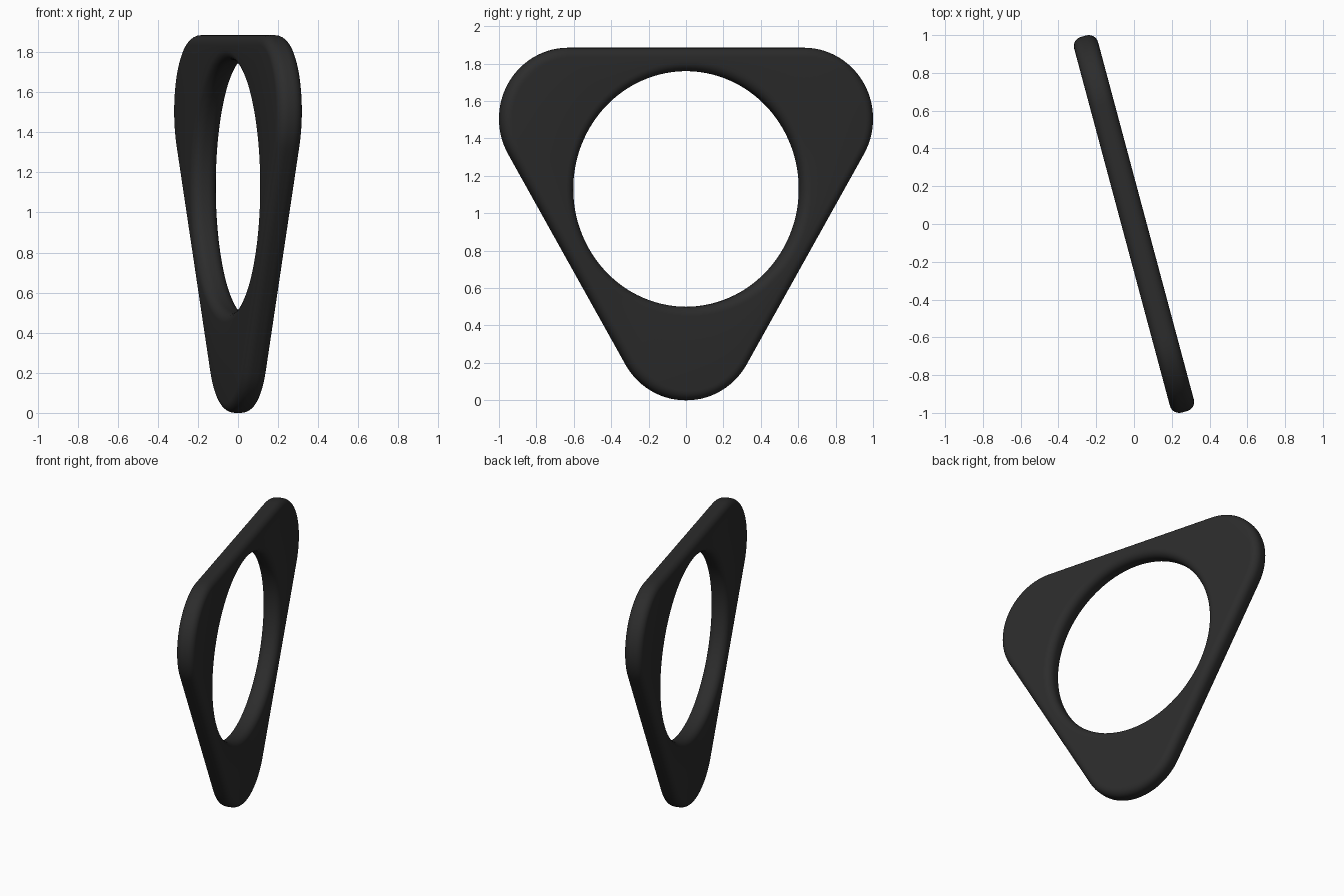
import bpy, bmesh
from math import sin, cos, pi, radians, atan2
from mathutils import Vector

if "Cube" in bpy.data.objects:
    bpy.data.objects.remove(bpy.data.objects["Cube"])

D, RHO = 0.75, 0.38        # corner-circle distance from centre, corner radius
HOLE, CZ = 0.63, 1.13      # hole radius, height of centre
R, H = 0.05, 0.0155        # edge rounding radius, half height of flat rim
ARC, SIDE, EDGE = 28, 28, 6

# Rounded triangle outline: (point, outward normal) pairs in the plate plane
outline = []
for k in range(3):
    mid = -pi / 2 + k * 2 * pi / 3
    c = D * Vector((cos(mid), sin(mid)))
    for i in range(ARC + 1):
        a = mid - pi / 3 + 2 * pi / 3 * i / ARC
        n = Vector((cos(a), sin(a)))
        outline.append((c + RHO * n, n))
    nxt = D * Vector((cos(mid + 2 * pi / 3), sin(mid + 2 * pi / 3)))
    for i in range(1, SIDE):
        outline.append((c.lerp(nxt, i / SIDE) + RHO * n, n))

# Cross-section of the ring: rounded outer rim, then rounded hole rim
quarter = [pi / 2 * i / EDGE for i in range(EDGE + 1)]
rim = [(R * (1 - cos(a)), -H - R * sin(a)) for a in reversed(quarter)]
rim += [(R * (1 - cos(a)), H + R * sin(a)) for a in quarter]
section = [(True, e, x) for e, x in rim] + [(False, e, x) for e, x in reversed(rim)]

bm = bmesh.new()
rows = []
for p, n in outline:
    t = atan2(p.y, p.x)
    row = []
    for outer, e, x in section:
        q = p - n * e if outer else (HOLE + e) * Vector((cos(t), sin(t)))
        row.append(bm.verts.new((x, q.x, q.y)))
    rows.append(row)
N, M = len(rows), len(section)
for i in range(N):
    a, b = rows[i], rows[(i + 1) % N]
    for j in range(M):
        k = (j + 1) % M
        bm.faces.new((a[j], b[j], b[k], a[k]))
bmesh.ops.recalc_face_normals(bm, faces=bm.faces)

mesh = bpy.data.meshes.new("triangle_ring")
bm.to_mesh(mesh)
bm.free()
ring = bpy.data.objects.new("triangle_ring", mesh)
bpy.context.collection.objects.link(ring)
ring.location.z = CZ
ring.rotation_euler.z = radians(15)

# Dark finish
mat = bpy.data.materials.new("dark_finish")
mat.diffuse_color = (0.025, 0.025, 0.025, 1)
mat.use_nodes = True
mat.node_tree.nodes["Principled BSDF"].inputs["Base Color"].default_value = mat.diffuse_color
mesh.materials.append(mat)

bpy.context.view_layer.objects.active = ring
ring.select_set(True)
bpy.ops.object.shade_smooth_by_angle(angle=radians(35))
